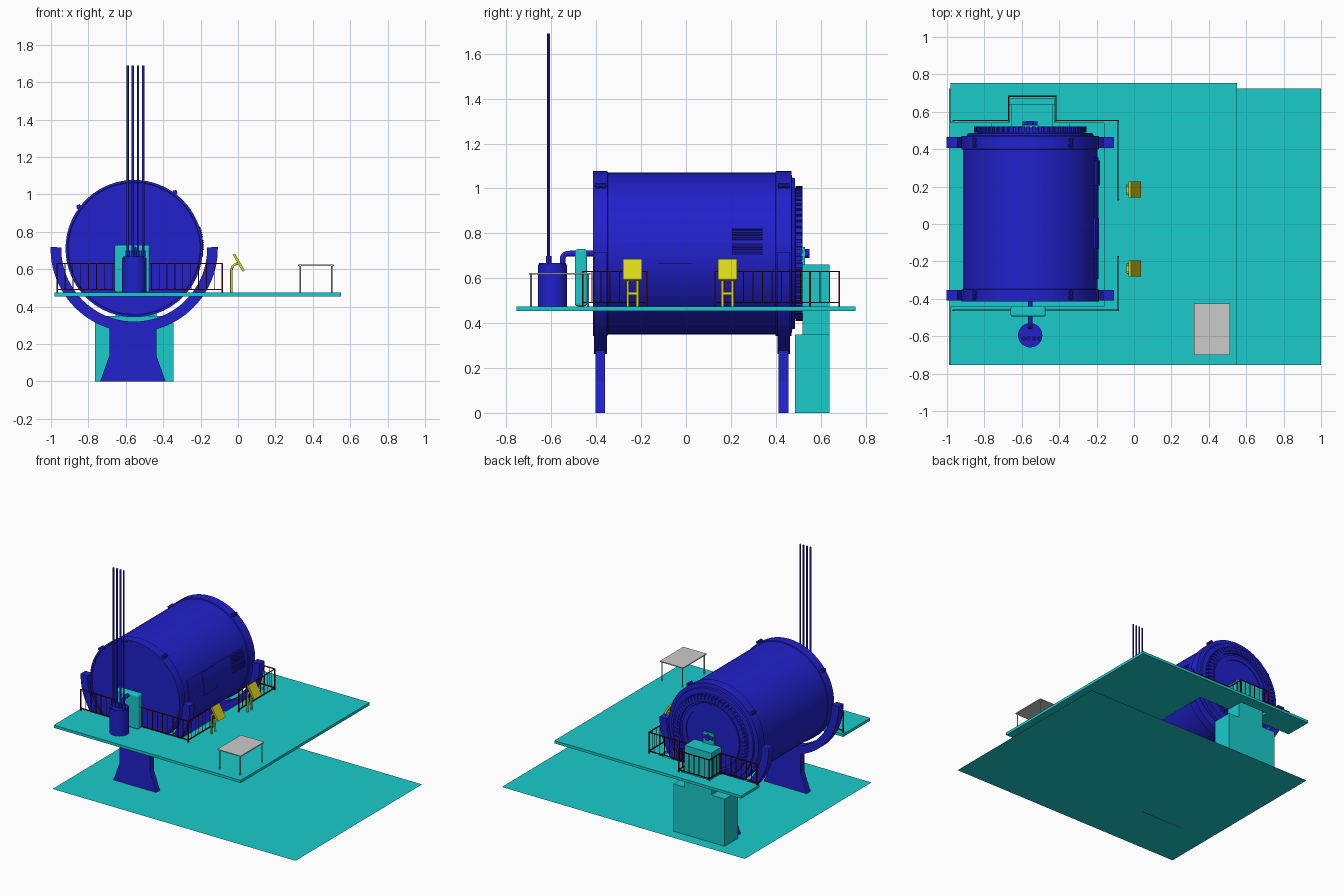
import bpy, bmesh
from math import sin, cos, pi, radians
from mathutils import Vector, Matrix

if "Cube" in bpy.data.objects:
    bpy.data.objects.remove(bpy.data.objects["Cube"])

CX, CZ = -0.555, 0.71          # tank axis


def mat(name, c):
    m = bpy.data.materials.new(name)
    m.diffuse_color = (*c, 1)
    m.use_nodes = True
    m.node_tree.nodes["Principled BSDF"].inputs["Base Color"].default_value = m.diffuse_color
    return m


BLUE = mat("blue", (0.015, 0.015, 0.6))
CYAN = mat("cyan", (0.01, 0.6, 0.6))
RED = mat("dark_red", (0.12, 0.005, 0.005))
YELLOW = mat("yellow", (0.7, 0.68, 0.01))


def finish(name, bm, m=None, smooth=False):
    bmesh.ops.recalc_face_normals(bm, faces=bm.faces)
    me = bpy.data.meshes.new(name)
    bm.to_mesh(me)
    bm.free()
    ob = bpy.data.objects.new(name, me)
    bpy.context.collection.objects.link(ob)
    if m:
        me.materials.append(m)
    if smooth:
        bpy.ops.object.select_all(action='DESELECT')
        ob.select_set(True)
        bpy.context.view_layer.objects.active = ob
        bpy.ops.object.shade_smooth_by_angle(angle=radians(30))
    return ob


def add_box(bm, lo, hi, rot=None):
    lo, hi = Vector(lo), Vector(hi)
    M = Matrix.Translation((lo + hi) / 2)
    if rot:
        M = M @ rot
    bmesh.ops.create_cube(bm, size=1, matrix=M @ Matrix.Diagonal((*(hi - lo), 1)))


def box(name, lo, hi, m=None):
    bm = bmesh.new()
    add_box(bm, lo, hi)
    return finish(name, bm, m)


def add_rod(bm, a, b, r, n=16):
    a, b = Vector(a), Vector(b)
    q = (b - a).to_track_quat('Z', 'Y').to_matrix().to_4x4()
    bmesh.ops.create_cone(bm, cap_ends=True, segments=n, radius1=r, radius2=r,
                          depth=(b - a).length, matrix=Matrix.Translation((a + b) / 2) @ q)


def add_prism(bm, pts, d):
    """Face through 3D points, extruded by d."""
    f = bm.faces.new([bm.verts.new(p) for p in pts])
    r = bmesh.ops.extrude_face_region(bm, geom=[f], use_keep_orig=True)
    bmesh.ops.translate(bm, vec=d, verts=[v for v in r['geom'] if isinstance(v, bmesh.types.BMVert)])


def polar(r, deg, y):
    return (CX + r * cos(radians(deg)), y, CZ + r * sin(radians(deg)))


def add_arc(bm, r0, r1, a0, a1, y0, y1, n=8):
    """Curved slab around the tank axis."""
    A = [a0 + (a1 - a0) * i / n for i in range(n + 1)]
    add_prism(bm, [polar(r1, a, y0) for a in A] + [polar(r0, a, y0) for a in reversed(A)], (0, y1 - y0, 0))


def tube(name, pts, r, m):
    cu = bpy.data.curves.new(name, 'CURVE')
    cu.dimensions = '3D'
    cu.bevel_depth, cu.bevel_resolution, cu.use_fill_caps = r, 3, True
    s = cu.splines.new('POLY')
    s.points.add(len(pts) - 1)
    for p, c in zip(s.points, pts):
        p.co = (*c, 1)
    ob = bpy.data.objects.new(name, cu)
    cu.materials.append(m)
    bpy.context.collection.objects.link(ob)
    return ob


# ground sheet
bm = bmesh.new()
bm.faces.new([bm.verts.new(p) for p in ((-.99, -.755, 0), (1, -.755, 0), (1, .725, 0), (-.99, .725, 0))])
finish("ground_slab", bm, CYAN)

# platform with open cut-out around the tank and rear notch
bm = bmesh.new()
outline = [(-.98, -.755), (.55, -.755), (.55, .755), (-.98, .755), (-.98, .54), (-.665, .54), (-.665, .67),
           (-.425, .67), (-.425, .54), (-.16, .54), (-.16, -.44), (-.98, -.44)]
add_prism(bm, [(x, y, .455) for x, y in outline], (0, 0, .02))
finish("platform", bm, CYAN)

# tank: lathed profile (radius, y)
prof = [(0, -.41), (.352, -.41), (.355, -.415), (.367, -.415), (.367, -.35), (.36, -.348), (.36, .398),
        (.367, .40), (.367, .47), (.338, .472), (.335, .485), (.285, .487), (.285, .515),
        (.25, .515), (.25, .497), (.235, .495), (.235, .505), (.2, .505), (.2, .498), (0, .498)]
bm = bmesh.new()
vs = [bm.verts.new((CX + r, y, CZ)) for r, y in prof]
es = [bm.edges.new(p) for p in zip(vs, vs[1:])]
bmesh.ops.spin(bm, geom=vs + es, cent=(CX, 0, CZ), axis=(0, 1, 0), angle=2 * pi, steps=72)
bmesh.ops.remove_doubles(bm, verts=bm.verts, dist=1e-4)
finish("tank_shell", bm, BLUE, True)

# ring of closure clamps on rear flange
bm = bmesh.new()
for i in range(60):
    add_arc(bm, .262, .30, i * 6, i * 6 + 3.6, .488, .52, 1)
finish("rear_clamp_ring", bm, BLUE)

# lifting lugs
bm = bmesh.new()
for y in (-.38, .435):
    for a in (54, 143):
        for dy in (-.014, .014):
            add_arc(bm, .36, .378, a - 2, a + 2, y + dy - .008, y + dy + .008, 1)
        add_rod(bm, polar(.376, a, y - .025), polar(.376, a, y + .025), .009, 10)
finish("lifting_lugs", bm, BLUE)

# side access panel, door and louvres
bm = bmesh.new()
add_arc(bm, .355, .364, -7, 19.5, -.295, .355)
add_arc(bm, .355, .369, -7, 19, -.13, .03)
finish("side_panel", bm, BLUE, True)
bm = bmesh.new()
for a0 in (-1, 9.5):
    for i in range(5):
        add_arc(bm, .355, .374, a0 + i * 1.8, a0 + i * 1.8 + 1, .205, .34, 1)
finish("side_louvres", bm, BLUE)

# cradles and legs
for nm, y in (("front", -.41), ("rear", .407)):
    bm = bmesh.new()
    add_arc(bm, .39, .447, -181, 1, y, y + .057, 48)
    finish(nm + "_cradle", bm, BLUE, True)
    bm = bmesh.new()
    half = [(.175, 0), (.125, .14), (.125, .295), (.06, .275)]
    pts = half + [(-x, z) for x, z in reversed(half)]
    add_prism(bm, [(CX - .007 + x, y + .006, z) for x, z in pts], (0, .044, 0))
    finish(nm + "_leg", bm, BLUE)

# rear machine block and valve
box("rear_block", (-.765, .485, 0), (-.345, .64, .35), CYAN)
box("rear_block_neck", (-.655, .52, .35), (-.435, .64, .66), CYAN)
box("rear_block_bracket", (-.60, .515, .66), (-.51, .53, .74), CYAN)
bm = bmesh.new()
add_rod(bm, (CX, .49, .71), (CX, .55, .71), .02)
add_rod(bm, (CX - .04, .535, .71), (CX + .04, .535, .71), .012)
finish("rear_valve", bm, BLUE, True)

# front control cabinet
cab = box("front_cabinet", (-.66, -.495, .475), (-.472, -.44, .73), CYAN)
b = cab.modifiers.new("bevel", 'BEVEL')
b.width, b.segments = .012, 3

# pump pot, connecting pipe and tall vent pipes
bm = bmesh.new()
add_rod(bm, (CX, -.595, .475), (CX, -.595, .66), .065, 32)
add_rod(bm, (CX, -.595, .655), (CX, -.595, .667), .06, 32)
finish("pump_pot", bm, BLUE, True)
bend = [(CX, -.525 - .025 * cos(t), .685 + .025 * sin(t)) for t in (i * pi / 10 for i in range(6))]
tube("pot_pipe", [(CX, -.55, .65)] + bend + [(CX, -.405, .71)], .013, BLUE)
bm = bmesh.new()
for i in range(4):
    x = -.59 + i * .0277
    add_rod(bm, (x, -.612, .66), (x, -.612, 1.69), .0065, 12)
    add_rod(bm, (x, -.612, .66), (x, -.612, .70), .012, 12)
finish("vent_pipes", bm, BLUE, True)


# guard railings
def railing(name, pts):
    bm = bmesh.new()
    t = .003
    for a, b in zip(pts, pts[1:]):
        a, b = Vector(a), Vector(b)
        for z in (.492, .63):
            add_box(bm, (min(a.x, b.x) - t, min(a.y, b.y) - t, z - t), (max(a.x, b.x) + t, max(a.y, b.y) + t, z + t))
        n = max(1, round((b - a).length / .042))
        for i in range(n + 1):
            p = a.lerp(b, i / n)
            w, z0 = (.004, .475) if i in (0, n) else (.002, .492)
            add_box(bm, (p.x - w, p.y - w, z0), (p.x + w, p.y + w, .63))
    finish(name, bm, RED)


railing("front_railing", [(-.967, -.46), (-.085, -.46), (-.085, -.175)])
railing("rear_railing", [(-.967, .553), (-.67, .553), (-.67, .683), (-.418, .683), (-.418, .553),
                         (-.085, .553), (-.085, .13)])

# operator consoles
for i, y in enumerate((-.238, .185)):
    bm = bmesh.new()
    add_box(bm, (-.003, y - .043, .583), (.011, y + .043, .688), Matrix.Rotation(radians(-30), 4, 'Y'))
    add_box(bm, (-.04, y - .02, .525), (-.03, y + .02, .538))
    finish(f"console_panel_{i}", bm, YELLOW)
    for s in (-1, 1):
        yy = y + s * .022
        tube(f"console_leg_{i}_{'l' if s < 0 else 'r'}",
             [(-.035, yy, .475), (-.035, yy, .595), (-.03, yy, .613), (-.018, yy, .624), (.0, yy, .632)], .0065, YELLOW)

# table
bm = bmesh.new()
add_box(bm, (.322, -.7, .617), (.512, -.425, .624))
for x in (.333, .501):
    for y in (-.69, -.436):
        add_rod(bm, (x, y, .475), (x, y, .62), .004, 8)
finish("table", bm)
